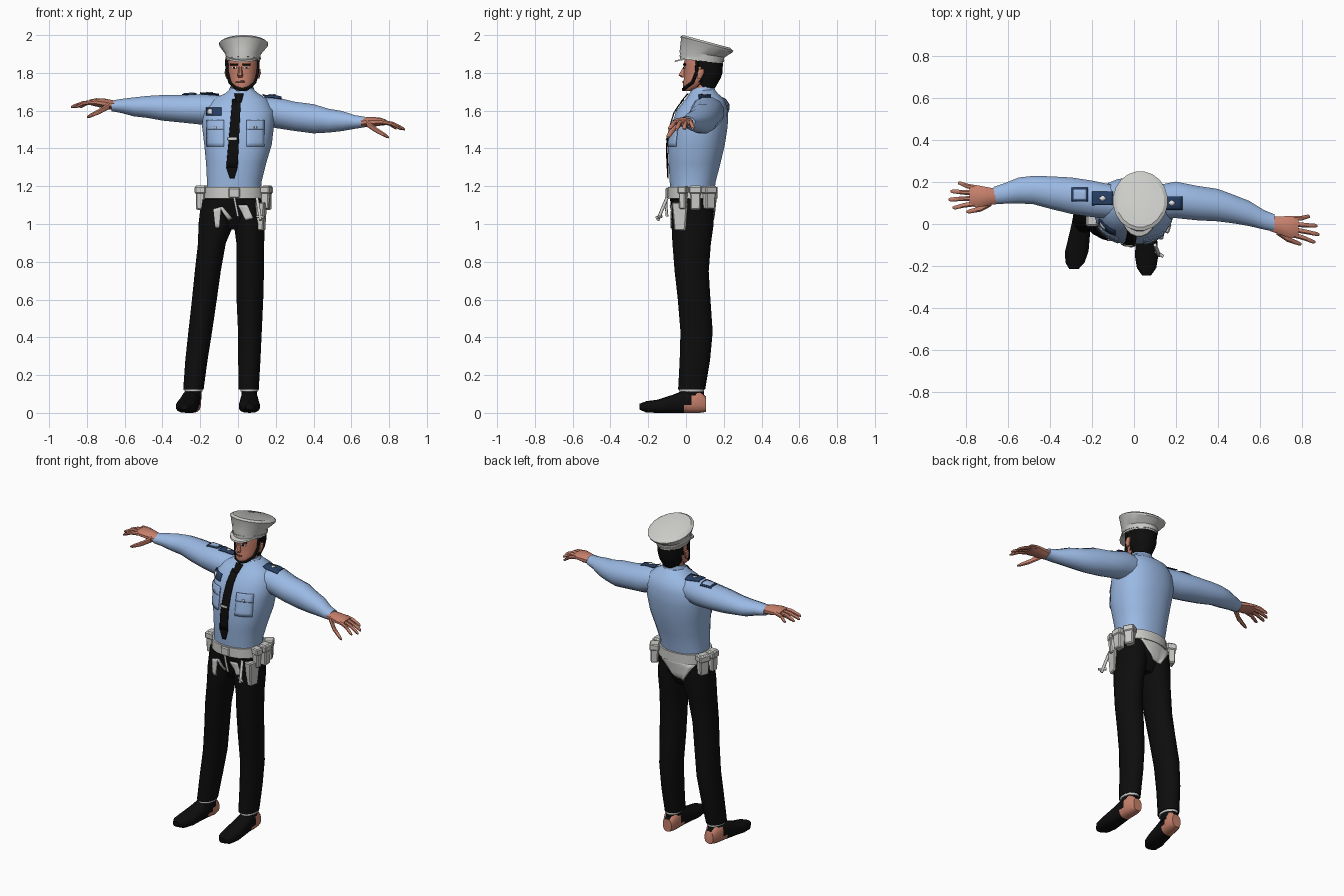
import bpy, bmesh, math
from mathutils import Vector
from mathutils.bvhtree import BVHTree

cube = bpy.data.objects.get("Cube")
if cube:
    bpy.data.objects.remove(cube, do_unlink=True)


def material(name, r, g, b):
    m = bpy.data.materials.new(name)
    m.use_nodes = True
    m.diffuse_color = (r, g, b, 1)
    bsdf = m.node_tree.nodes["Principled BSDF"]
    bsdf.inputs["Base Color"].default_value = (r, g, b, 1)
    bsdf.inputs["Roughness"].default_value = 0.8
    return m


BLUE = material("shirt blue", .33, .49, .78)
NAVY = material("navy", .02, .05, .13)
BLACK = material("black cloth", .004, .004, .004)
GREY = material("light grey", .6, .6, .58)
SKIN = material("skin", .58, .22, .15)
WHITE = material("white", .8, .8, .8)
LIP = material("dark skin", .22, .07, .05)


def finish(name, bm, mats, rule=None, angle=40):
    bmesh.ops.recalc_face_normals(bm, faces=bm.faces)
    mesh = bpy.data.meshes.new(name)
    if rule:
        for f in bm.faces:
            f.material_index = int(rule(f.calc_center_median()))
    bm.to_mesh(mesh)
    bm.free()
    for m in mats:
        mesh.materials.append(m)
    mesh.shade_smooth()
    mesh.set_sharp_from_angle(angle=math.radians(angle))
    ob = bpy.data.objects.new(name, mesh)
    bpy.context.collection.objects.link(ob)
    return ob


def loft(name, rings, mats, axis="z", n=14, power=2, rule=None, angle=40):
    """Skin oval rings (x, y, z, half width, half depth, slope) laid across an axis."""
    u, v = {"z": ((1, 0, 0), (0, 1, 0)), "x": ((0, 1, 0), (0, 0, 1)), "y": ((1, 0, 0), (0, 0, 1))}[axis]
    bm = bmesh.new()
    loops = []
    for x, y, z, a, b, *slope in rings:
        loop = []
        for i in range(n):
            t = 2 * math.pi * (i + .5) / n
            c, s = (math.copysign(abs(k) ** (2 / power), k) for k in (math.cos(t), math.sin(t)))
            p = Vector((x, y, z)) + Vector(u) * a * c + Vector(v) * b * s
            if slope:
                p.z += slope[0] * b * s
            loop.append(bm.verts.new(p))
        loops.append(loop)
    for lo, hi in zip(loops, loops[1:]):
        for i in range(n):
            bm.faces.new((lo[i - 1], lo[i], hi[i], hi[i - 1]))
    bm.faces.new(loops[0])
    bm.faces.new(loops[-1])
    return finish(name, bm, mats, rule, angle)


def box(name, centre, size, mat, turn=0, taper=1):
    bm = bmesh.new()
    bmesh.ops.create_cube(bm, size=1)
    for v in bm.verts:
        k = taper if v.co.z < 0 else 1
        v.co = Vector((v.co.x * size[0] * k, v.co.y * size[1] * k, v.co.z * size[2]))
    bmesh.ops.bevel(bm, geom=bm.edges[:], offset=.006, segments=1, affect="EDGES")
    ob = finish(name, bm, [mat], angle=20)
    ob.location = centre
    ob.rotation_euler.z = turn
    return ob


def tube(name, pts, radius, mat):
    cu = bpy.data.curves.new(name, "CURVE")
    cu.dimensions = "3D"
    cu.bevel_depth, cu.bevel_resolution, cu.use_fill_caps = radius, 1, True
    sp = cu.splines.new("POLY")
    sp.points.add(len(pts) - 1)
    for p, co in zip(sp.points, pts):
        p.co = (*co, 1)
    cu.materials.append(mat)
    ob = bpy.data.objects.new(name, cu)
    bpy.context.collection.objects.link(ob)


def surface(*obs):
    verts, polys = [], []
    for ob in obs:
        base = len(verts)
        verts += [v.co.copy() for v in ob.data.vertices]
        polys += [[base + i for i in p.vertices] for p in ob.data.polygons]
    return BVHTree.FromPolygons(verts, polys)


def plate(name, corners, tree, mat, side="front", lift=.003, n=6):
    """Thin patch draped on a surface; corners run round the outline."""
    a, b, c, d = (Vector(p) for p in corners)
    ray = {"front": Vector((0, 1, 0)), "back": Vector((0, -1, 0)), "top": Vector((0, 0, -1))}[side]
    bm = bmesh.new()
    grid = []
    for i in range(n + 1):
        row = []
        for j in range(n + 1):
            p = a.lerp(b, i / n).lerp(d.lerp(c, i / n), j / n)
            start = Vector((p.x, p.y, 3)) if side == "top" else Vector((p.x, -2 * ray.y, p.y))
            hit = tree.ray_cast(start, ray)[0] or tree.find_nearest(start)[0]
            row.append(bm.verts.new(hit - ray * lift))
        grid.append(row)
    for i in range(n):
        for j in range(n):
            bm.faces.new((grid[i][j], grid[i + 1][j], grid[i + 1][j + 1], grid[i][j + 1]))
    ob = finish(name, bm, [mat])
    mod = ob.modifiers.new("thickness", "SOLIDIFY")
    mod.thickness, mod.offset = .005, 0


def rect(x0, x1, y0, y1):
    return [(x0, y0), (x1, y0), (x1, y1), (x0, y1)]


# Shirt body and sleeves
torso = loft("shirt_body", [
    (-.02, .035, 1.14, .15, .115), (-.02, .035, 1.22, .145, .122), (-.01, .045, 1.32, .16, .138),
    (0, .055, 1.42, .18, .152), (0, .072, 1.52, .192, .15), (.005, .085, 1.6, .19, .138),
    (.01, .1, 1.66, .15, .105), (.02, .095, 1.69, .09, .075), (.02, .09, 1.71, .066, .064)],
    [BLUE], n=24, power=2.3)
right_arm = loft("right_sleeve", [
    (-.06, .1, 1.61, .08, .07), (-.2, .12, 1.607, .09, .083), (-.3, .135, 1.61, .09, .075),
    (-.4, .15, 1.615, .08, .07), (-.48, .162, 1.62, .07, .06), (-.55, .16, 1.62, .064, .052),
    (-.62, .145, 1.625, .05, .038), (-.67, .135, 1.625, .043, .029)], [BLUE], "x", 12)
left_arm = loft("left_sleeve", [
    (.07, .1, 1.605, .08, .07), (.2, .115, 1.59, .09, .085), (.3, .1, 1.57, .085, .08),
    (.4, .09, 1.557, .08, .08), (.48, .07, 1.547, .07, .065), (.55, .05, 1.545, .062, .055),
    (.62, .02, 1.54, .048, .037), (.67, .005, 1.54, .043, .029)], [BLUE], "x", 12)
shirt = surface(torso, right_arm, left_arm)
loft("collar", [(.02, .085, 1.68, .08, .075), (.02, .09, 1.725, .062, .06, .2)], [BLUE], n=16)

# Hands with four fingers and a thumb
for side, s, y0, z0, turn, drop in (("right", -1, .132, 1.628, 0, 0), ("left", 1, 0, 1.538, -.15, -.12)):
    def at(d, w, h):
        return (s * (.65 + d), y0 + w + turn * d, z0 + h + drop * d)
    loft(side + "_palm", [(*at(0, 0, 0), .036, .025), (*at(.05, 0, .008), .046, .027),
                          (*at(.1, 0, .016), .056, .022), (*at(.135, .004, .016), .052, .014)], [SKIN], "x", 10)
    for name, w, reach in (("little", .042, .19), ("ring", .016, .225), ("middle", -.01, .235), ("index", -.036, .215)):
        loft(f"{side}_{name}_finger", [
            (*at(.11, w, .016), .013, .013), (*at((.11 + reach) / 2, w * 1.2, .012), .012, .012),
            (*at(reach - .01, w * 1.5, -.006), .01, .009), (*at(reach, w * 1.5, -.01), .005, .005)], [SKIN], "x", 8)
    loft(side + "_thumb", [(*at(.03, -.03, 0), .018, .02), (*at(.08, -.06, -.03), .014, .016),
                           (*at(.135, -.072, -.056), .011, .011), (*at(.15, -.074, -.062), .005, .005)], [SKIN], "x", 8)

# Tie, pockets and badges draped on the shirt
plate("tie", [(-.062, 1.3), (-.002, 1.3), (.015, 1.66), (-.03, 1.66)], shirt, BLACK, lift=.009, n=10)
plate("tie_tip", [(-.042, 1.24), (-.02, 1.24), (-.002, 1.3), (-.062, 1.3)], shirt, BLACK, lift=.009)
plate("tie_knot", [(-.012, 1.645), (.018, 1.645), (.03, 1.69), (-.02, 1.69)], shirt, BLACK, lift=.012)
plate("tie_clip", rect(-.055, -.005, 1.445, 1.457), shirt, GREY, lift=.014)
for side, x0, x1 in (("right", -.165, -.075), ("left", .045, .14)):
    mid = (x0 + x1) / 2
    plate(side + "_pocket", rect(x0, x1, 1.41, 1.54), shirt, BLUE, lift=.004)
    plate(side + "_pocket_flap", [(x0, 1.5), (x1, 1.5), (x1, 1.55), (x0, 1.55)], shirt, BLUE, lift=.009)
    plate(side + "_pocket_button", rect(mid - .006, mid + .006, 1.505, 1.517), shirt, GREY, lift=.013, n=1)
plate("chest_badge", rect(-.168, -.088, 1.575, 1.615), shirt, NAVY, lift=.006)
plate("chest_badge_mark", rect(-.16, -.138, 1.583, 1.607), shirt, WHITE, lift=.01, n=2)
for side, x, y in (("right", -.15, .122), ("left", .18, .1)):
    plate(side + "_epaulette", rect(x - .05, x + .05, y - .032, y + .032), shirt, NAVY, "top", .008)
    plate(side + "_epaulette_mark", [(x - .018, y), (x, y - .015), (x + .018, y), (x, y + .015)],
          shirt, WHITE, "top", .013, 2)
plate("sleeve_patch_edge", rect(-.297, -.22, .108, .172), shirt, NAVY, "top", .004)
plate("sleeve_patch", rect(-.288, -.229, .116, .164), shirt, BLUE, "top", .008)

# Neck and head, hair coloured on the back faces
loft("neck", [(.02, .09, 1.67, .056, .055), (.022, .085, 1.78, .056, .06)], [SKIN])
head = loft("head", [
    (.02, .022, 1.705, .028, .03), (.022, .038, 1.725, .052, .054), (.024, .055, 1.75, .064, .07),
    (.025, .073, 1.775, .073, .084), (.025, .084, 1.8, .078, .094), (.026, .09, 1.83, .081, .1),
    (.026, .09, 1.86, .081, .1), (.026, .09, 1.9, .078, .095)], [SKIN, BLACK], n=28,
    rule=lambda c: c.z > 1.735 and c.y > .085 - .25 * (c.x - .025))
loft("nape_hair", [(.026, .105, 1.72, .052, .05), (.026, .11, 1.77, .07, .074), (.026, .115, 1.8, .074, .08),
                   (.026, .112, 1.86, .08, .085)], [BLACK], n=16)
loft("nose", [(.012, -.004, 1.835, .008, .009), (.012, -.018, 1.787, .016, .024),
              (.012, -.01, 1.775, .013, .012)], [SKIN], n=8)
face = surface(head)
plate("mouth", rect(-.012, .036, 1.75, 1.758), face, LIP, n=3)
for side, x in (("right", -.02), ("left", .045)):
    plate(side + "_eyebrow", rect(x - .02, x + .02, 1.84, 1.85), face, BLACK, lift=.005, n=3)
    plate(side + "_eye", rect(x - .013, x + .013, 1.823, 1.832), face, WHITE, n=3)
    plate(side + "_pupil", rect(x - .005, x + .005, 1.823, 1.832), face, BLACK, lift=.005, n=1)
for side, s in (("right", -1), ("left", 1)):
    x = .025 + s * .08
    loft(side + "_ear", [(x, .07, 1.77, .008, .012), (x + s * .006, .078, 1.8, .011, .019),
                         (x + s * .006, .082, 1.82, .008, .016)], [SKIN], n=8)
tube("chin_strap", [(.023 + s * w, y, z) for s, w, y, z in (
    (-1, .084, .06, 1.87), (-1, .08, .055, 1.8), (-1, .066, .035, 1.75), (-1, .035, -.002, 1.722), (0, 0, -.014, 1.712),
    (1, .035, -.002, 1.722), (1, .066, .035, 1.75), (1, .08, .055, 1.8), (1, .084, .06, 1.87))], .009, BLACK)

# Peaked cap with a tilted crown
loft("cap", [(.027, .082, 1.862, .09, .115, -.1), (.027, .085, 1.9, .094, .12, -.15),
             (.03, .11, 1.945, .128, .138, -.27), (.03, .11, 1.955, .131, .142, -.27),
             (.03, .11, 1.966, .115, .125, -.27)], [GREY], n=20, angle=30)
loft("cap_band", [(.027, .083, 1.872, .094, .12, -.12), (.027, .084, 1.88, .095, .121, -.12)], [GREY], n=20)
loft("cap_visor", [(.024, .05, 1.882, .086, .112, .22), (.024, .05, 1.89, .084, .108, .22)], [GREY], n=20)

# Trousers
pelvis = loft("trouser_seat", [(-.03, .035, .97, .09, .07), (-.03, .035, 1.05, .168, .112),
                               (-.02, .035, 1.14, .155, .122)], [BLACK], n=20)
depth = [(.035, 1.13, .11), (.035, 1, .114), (.03, .9, .104), (.03, .75, .092),
         (.043, .6, .088), (.056, .43, .087), (.047, .28, .082), (.03, .125, .073)]
widths = {"right": [(-.105, .09), (-.115, .096), (-.138, .075), (-.16, .07), (-.178, .067), (-.2, .064),
                    (-.22, .06), (-.236, .055)],
          "left": [(.05, .09), (.06, .084), (.065, .075), (.065, .074), (.063, .072), (.063, .064), (.06, .06), (.056, .055)]}
legs = [loft(side + "_trouser_leg", [(x, y, z, w, d) for (x, w), (y, z, d) in zip(widths[side], depth)],
             [BLACK], n=16) for side in widths]
seat = surface(pelvis, *legs)
plate("rear_grey_panel", [(-.16, 1.14), (.08, 1.14), (-.025, 1.03), (-.08, 1.02)], seat, GREY, "back", .005, 8)
plate("front_grey_panel_right", [(-.13, 1.08), (-.09, 1.09), (-.1, .98), (-.12, .98)], seat, GREY)
plate("front_grey_strip_right", [(-.1, 1.09), (-.08, 1.09), (-.03, 1.03), (-.05, 1.02)], seat, GREY)
plate("front_grey_panel_left", [(.0, 1.1), (.05, 1.1), (.08, 1.03), (.04, 1.02)], seat, GREY)

# Shoes with bare heels, and ankle cuffs
for side, x0, k, shift in (("right", -.235, .15, .03), ("left", .06, 0, 0)):
    sole = [(.105, .045, .03, .04), (.07, .062, .045, .062), (.03, .06, .046, .06), (-.01, .06, .047, .06),
            (-.07, .048, .051, .048), (-.15, .035, .057, .035), (-.21, .032, .047, .03), (-.245, .033, .022, .016)]
    loft(side + "_shoe", [(x0 + k * (y - .1), y + shift * (.1 - y) / .35, z, w, h) for y, z, w, h in sole],
         [BLACK, SKIN], "y", 14, 2.6, lambda c: c.y > 0 and c.z < .1 and (c.z < .05 or c.y > .045))
    loft(side + "_ankle", [(x0, .035, .07, .042, .06), (x0, .035, .13, .042, .06)], [BLACK])
    loft(side + "_ankle_cuff", [(x0, .03, .112, .048, .066), (x0, .03, .14, .05, .067)], [GREY])

# Belt with pouches, holster and hanging baton
loft("belt", [(-.02, .035, 1.135, .162, .132), (-.02, .035, 1.195, .158, .132)], [GREY], n=24, power=2.2)
box("belt_buckle", (-.02, -.1, 1.165), (.06, .015, .055), GREY)
for i, (x, y, w, h, turn) in enumerate(((.145, -.015, .04, .12, -.3), (.155, .05, .06, .13, 0), (.135, .122, .06, .12, .5),
                                        (-.2, .02, .055, .13, 0), (-.19, .1, .065, .13, -.4))):
    box(f"belt_pouch_{i + 1}", (x, y, 1.14), (.05, w, h), GREY, turn, .85)
    box(f"belt_pouch_flap_{i + 1}", (x, y, 1.18), (.058, w + .008, .04), GREY, turn)
box("holster", (.122, -.03, 1.04), (.05, .085, .15), GREY, -.2, .7)
tube("baton", [(.1, -.1, 1.14), (.11, -.125, 1.08), (.12, -.15, 1.02)], .009, GREY)
tube("baton_handle", [(.1, -.13, 1.04), (.14, -.155, 1.035)], .008, GREY)
tube("belt_strap", [(-.02, -.105, 1.14), (-.01, -.105, 1.09), (.0, -.1, 1.04)], .007, GREY)
